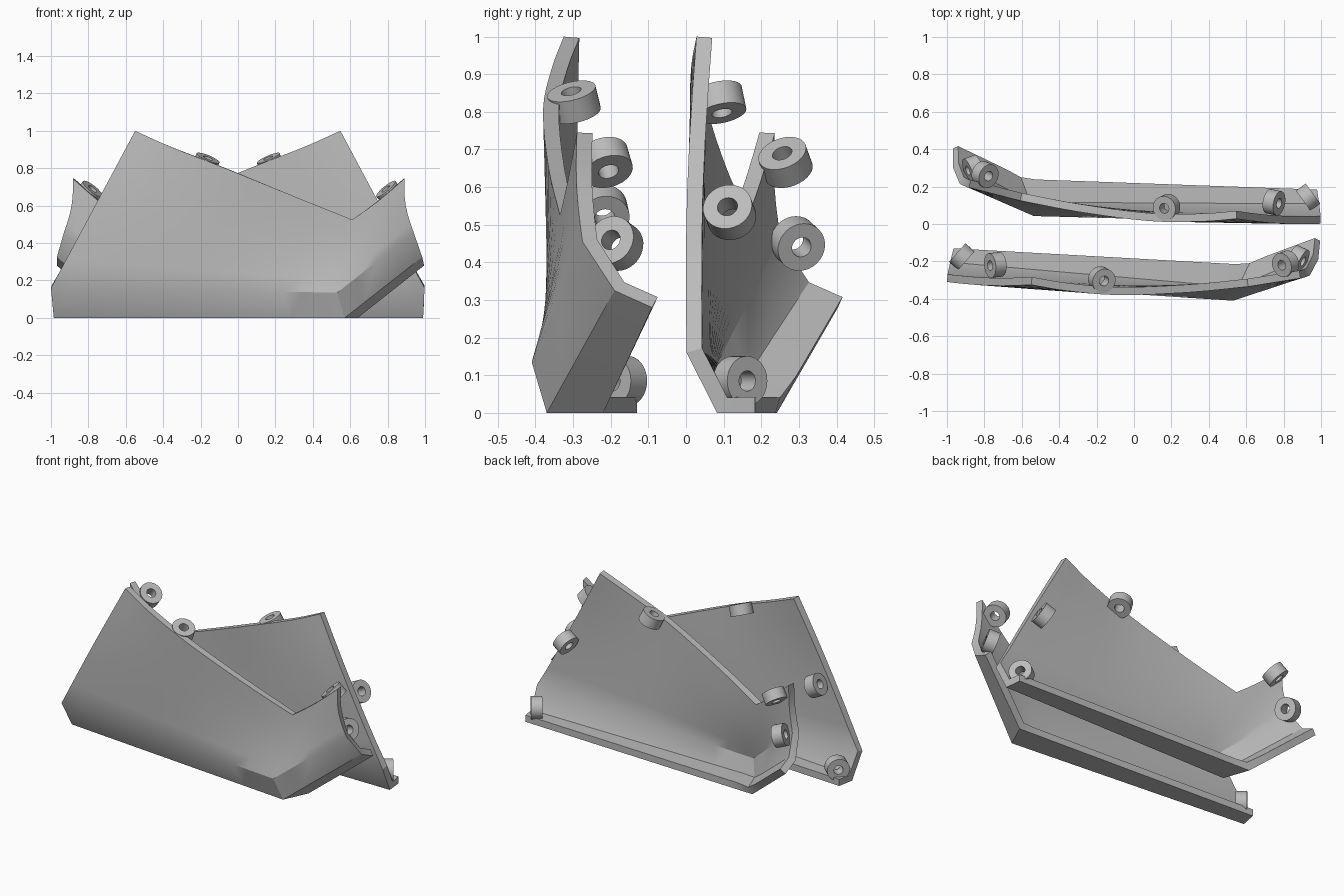
import bpy, bmesh, math
from mathutils import Vector, Matrix

if "Cube" in bpy.data.objects:
    bpy.data.objects.remove(bpy.data.objects["Cube"])

grey = bpy.data.materials.new("warm_grey")
grey.diffuse_color = (0.5, 0.5, 0.5, 1)
grey.use_nodes = True
grey.node_tree.nodes["Principled BSDF"].inputs["Base Color"].default_value = grey.diffuse_color

# key points of the outer skin: left end, lower corner, right end
LIP = [(-0.965, -0.13, 0), (0.64, -0.22, 0), (0.995, -0.09, 0.28)]
BOTTOM = [(-0.985, -0.23, 0), (0.57, -0.37, 0), (0.985, -0.19, 0.325)]
KNUCKLE = [(-1, -0.31, 0.16), (0.53, -0.41, 0.135), (0.94, -0.275, 0.455)]
# upper edge: peak, bowed run down to the notch, then up to the tip
TOP = [(-0.55, -0.325, 1.0), (-0.36, -0.357, 0.915), (-0.08, -0.38, 0.805),
       (0.3, -0.365, 0.65), (0.61, -0.335, 0.525)]
TIP = (0.89, -0.29, 0.745)
N_LONG, N_SHORT = 16, 4


def smooth_path(points, t):
    """Catmull-Rom point at t in 0..1."""
    p = [Vector(q) for q in points]
    p = [2 * p[0] - p[1]] + p + [2 * p[-1] - p[-2]]
    s = t * (len(points) - 1)
    i = min(int(s), len(points) - 2)
    f = s - i
    a, b, c, d = p[i:i + 4]
    return 0.5 * (2 * b + (c - a) * f + (2 * a - 5 * b + 4 * c - d) * f * f
                  + (3 * b - a - 3 * c + d) * f ** 3)


def column(seg, t):
    """Points from the lip up to the top edge."""
    low = [Vector(r[seg]).lerp(Vector(r[seg + 1]), t) for r in (LIP, BOTTOM, KNUCKLE)]
    top = smooth_path(TOP, t) if seg == 0 else Vector(TOP[-1]).lerp(Vector(TIP), t)
    hollow = Vector((0, 0, 0))
    if seg == 0:
        hollow.y = -0.012 * (1 - t) + 0.012 * t
    else:
        hollow = Vector((-0.018 * t, 0.012 * (1 - t) - 0.008 * t, 0))
        top.z -= 0.01 * math.sin(math.pi * t)
    upper = [low[2].lerp(top, v) + hollow * math.sin(math.pi * v)
             for v in (1 / 6, 1 / 3, 1 / 2, 2 / 3, 5 / 6, 1)]
    return low + upper


def finish(bm, name, matrix):
    bm.transform(matrix)
    bmesh.ops.recalc_face_normals(bm, faces=bm.faces[:])
    mesh = bpy.data.meshes.new(name)
    bm.to_mesh(mesh)
    bm.free()
    mesh.materials.append(grey)
    ob = bpy.data.objects.new(name, mesh)
    bpy.context.collection.objects.link(ob)
    bpy.ops.object.select_all(action='DESELECT')
    ob.select_set(True)
    bpy.context.view_layer.objects.active = ob
    return ob


def make_panel(name, matrix):
    bm = bmesh.new()
    cols = [column(0, i / N_LONG) for i in range(N_LONG)]
    cols += [column(1, i / N_SHORT) for i in range(N_SHORT + 1)]
    grid = [[bm.verts.new(p) for p in c] for c in cols]
    for a, b in zip(grid, grid[1:]):
        for j in range(len(a) - 1):
            bm.faces.new((a[j], b[j], b[j + 1], a[j + 1]))
    ob = finish(bm, name, matrix)
    # recalculated normals of an open skin may point either way: face them forward
    me = ob.data
    if sum(p.normal.y * p.area for p in me.polygons) > 0:
        me.flip_normals()
    mod = ob.modifiers.new("thickness", 'SOLIDIFY')
    mod.thickness = 0.042
    mod.offset = -1
    mod.use_even_offset = True
    bpy.ops.object.modifier_apply(modifier=mod.name)
    bpy.ops.object.shade_smooth_by_angle(angle=math.radians(28))


# mounting rings: centre of the outer cap, axis pointing out of the cap
RINGS = [
    ("top_ring", (-0.16, -0.305, 0.855), (0.37, -0.22, 0.9)),
    ("side_ring", (-0.77, -0.222, 0.548), (-0.88, -0.1, 0.47)),
    ("base_ring", (-0.945, -0.153, 0.085), (-0.75, 0.66, 0)),
    ("notch_ring", (0.79, -0.22, 0.69), (-0.62, -0.22, 0.75)),
    ("end_ring", (0.905, -0.2, 0.46), (0.85, -0.4, 0.3)),
]


def make_ring(name, cap, axis, matrix, outer=0.066, inner=0.027, length=0.065, n=32):
    bm = bmesh.new()
    profile = [(outer, 0), (outer, -length), (inner, -length), (inner, 0)]
    loops = [[bm.verts.new((r * math.cos(2 * math.pi * i / n), r * math.sin(2 * math.pi * i / n), z))
              for i in range(n)] for r, z in profile]
    for k in range(4):
        a, b = loops[k], loops[(k + 1) % 4]
        for i in range(n):
            j = (i + 1) % n
            bm.faces.new((a[i], a[j], b[j], b[i]))
    turn = Vector(axis).to_track_quat('Z', 'Y').to_matrix().to_4x4()
    finish(bm, name, matrix @ Matrix.Translation(cap) @ turn)
    bpy.ops.object.shade_smooth_by_angle(angle=math.radians(30))


# the rear panel is a mirrored, slightly turned copy of the front one
rear = (Matrix.Translation((0.03, 0.402, 0)) @ Matrix.Rotation(-0.092, 4, 'Z')
        @ Matrix.Scale(-1, 4, (1, 0, 0)))
for side, matrix in (("front", Matrix.Identity(4)), ("rear", rear)):
    make_panel(side + "_panel", matrix)
    for ring, cap, axis in RINGS:
        make_ring(side + "_" + ring, cap, axis, matrix)
